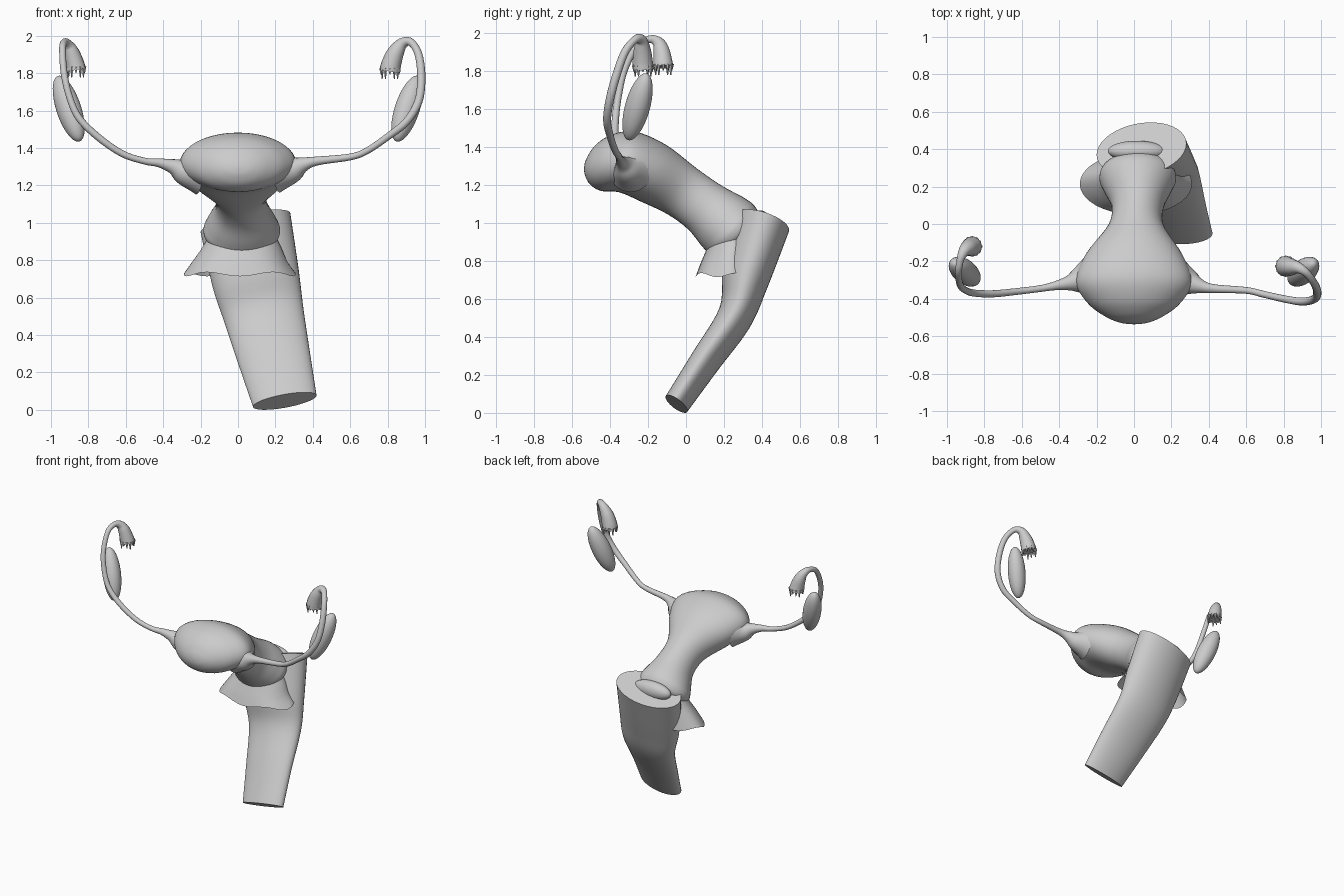
import bpy, bmesh, math
from mathutils import Vector, Matrix

cube = bpy.data.objects.get("Cube")
if cube:
    bpy.data.objects.remove(cube, do_unlink=True)

grey = bpy.data.materials.new("light_grey")
grey.use_nodes = True
colour = (0.6, 0.6, 0.6, 1)
grey.diffuse_color = colour
grey.node_tree.nodes["Principled BSDF"].inputs["Base Color"].default_value = colour


def smooth_path(rows, steps):
    """Catmull-Rom interpolation through rows of any length."""
    out = []
    for i in range(len(rows) - 1):
        p0, p1 = rows[max(i - 1, 0)], rows[i]
        p2, p3 = rows[i + 1], rows[min(i + 2, len(rows) - 1)]
        for s in range(steps):
            t = s / steps
            out.append([b + 0.5 * t * (c - a + t * (2*a - 5*b + 4*c - d + t * (3*(b - c) + d - a)))
                        for a, b, c, d in zip(p0, p1, p2, p3)])
    return out + [list(rows[-1])]


def finish(name, bm, angle=40):
    bmesh.ops.recalc_face_normals(bm, faces=bm.faces)
    mesh = bpy.data.meshes.new(name)
    bm.to_mesh(mesh)
    bm.free()
    mesh.materials.append(grey)
    obj = bpy.data.objects.new(name, mesh)
    bpy.context.collection.objects.link(obj)
    bpy.ops.object.select_all(action='DESELECT')
    obj.select_set(True)
    bpy.context.view_layer.objects.active = obj
    bpy.ops.object.shade_smooth_by_angle(angle=math.radians(angle))
    return obj


def loft(name, rows, steps=5, sides=40, caps=True, wave=0.0):
    """Skin ellipses given as centre, half-width vector, half-depth vector."""
    bm = bmesh.new()
    rings = []
    path = smooth_path(rows, steps)
    for k, r in enumerate(path):
        c, u, v = Vector(r[:3]), Vector(r[3:6]), Vector(r[6:9])
        ring = []
        for i in range(sides):
            a = math.tau * i / sides
            p = c + u * math.cos(a) + v * math.sin(a)
            p.z += wave * math.sin(5 * a) * k / len(path)
            ring.append(bm.verts.new(p))
        rings.append(ring)
    for a, b in zip(rings, rings[1:]):
        for i in range(sides):
            j = (i + 1) % sides
            bm.faces.new((a[i], a[j], b[j], b[i]))
    if caps:
        bm.faces.new(rings[0])
        bm.faces.new(rings[-1])
    return finish(name, bm)


def blob(name, centre, axis, radii):
    """Ellipsoid with its long axis pointed along a direction."""
    bm = bmesh.new()
    rot = Vector(axis).to_track_quat('Z', 'Y').to_matrix().to_4x4()
    bmesh.ops.create_uvsphere(bm, u_segments=32, v_segments=20, radius=1,
                              matrix=Matrix.Translation(centre) @ rot @ Matrix.Diagonal((*radii, 1)))
    return finish(name, bm, 60)


# Rounded body narrowing to a neck: x, y, z, half width, half height, lean
body = [
    (0, -.535, 1.30, .01, .01, 8), (0, -.525, 1.30, .08, .05, 8),
    (0, -.49, 1.305, .16, .105, 8), (0, -.42, 1.315, .25, .15, 10),
    (0, -.31, 1.32, .31, .165, 15), (0, -.17, 1.26, .26, .163, 24),
    (.01, -.02, 1.165, .15, .143, 33), (.02, .1, 1.08, .14, .145, 38),
    (.02, .2, 1.0, .185, .17, 42), (.02, .25, .955, .205, .17, 45),
    (.02, .29, .92, .17, .13, 46), (.02, .31, .9, .02, .02, 46)]
loft("body", [(x, y, z, w, 0, 0, 0, h * math.sin(math.radians(a)), h * math.cos(math.radians(a)))
              for x, y, z, w, h, a in body])

# Lip of the neck showing above the canal
blob("neck_lip", (.015, .39, 1.0), (0, 0, 1), (.155, .055, .065))

# Flattened, curved canal
loft("canal", [
    (.04, .40, 1.0, .24, .03, .05, 0, .14, -.05),
    (.095, .31, .70, .23, .02, .045, 0, .115, -.05),
    (.14, .255, .5, .21, .01, .04, 0, .08, -.05),
    (.195, .1, .27, .19, 0, .035, 0, .065, -.045),
    (.25, -.05, .047, .17, 0, .03, 0, .058, -.036)], steps=6)

# Open, wavy skirt around the neck
loft("skirt", [
    (.02, .25, .93, .18, 0, 0, 0, .12, 0),
    (.02, .24, .87, .21, 0, 0, 0, .13, 0),
    (.01, .225, .79, .255, 0, 0, 0, .15, 0),
    (.01, .215, .725, .30, 0, 0, 0, .165, 0)], caps=False, wave=.012)

# Side tubes ending in a funnel: x, y, z, radius
left_tube = [
    (.22, -.29, 1.28, .12), (.29, -.31, 1.285, .075), (.345, -.33, 1.31, .042),
    (.42, -.345, 1.33, .024), (.6, -.355, 1.352, .018), (.69, -.375, 1.385, .018),
    (.8, -.4, 1.46, .019), (.9, -.415, 1.54, .021), (.965, -.4, 1.65, .022),
    (.98, -.365, 1.78, .022), (.965, -.32, 1.9, .021), (.925, -.265, 1.965, .021),
    (.88, -.235, 1.96, .03), (.843, -.23, 1.91, .045), (.82, -.228, 1.85, .053), (.812, -.226, 1.812, .056)]
right_tube = [
    (-.22, -.28, 1.27, .12), (-.29, -.3, 1.275, .075), (-.345, -.315, 1.3, .042),
    (-.42, -.33, 1.32, .024), (-.5, -.345, 1.33, .018), (-.62, -.36, 1.37, .018),
    (-.75, -.373, 1.46, .019), (-.85, -.37, 1.56, .019), (-.9, -.355, 1.67, .018),
    (-.93, -.325, 1.8, .018), (-.938, -.26, 1.93, .018), (-.928, -.19, 1.965, .02),
    (-.91, -.148, 1.95, .03), (-.89, -.13, 1.91, .042), (-.872, -.122, 1.85, .05), (-.866, -.12, 1.82, .054)]


def tube(name, rows):
    pts = smooth_path(rows, 5)
    curve = bpy.data.curves.new(name, 'CURVE')
    curve.dimensions = '3D'
    curve.bevel_depth = 1
    curve.bevel_resolution = 6
    curve.use_fill_caps = True
    line = curve.splines.new('POLY')
    line.points.add(len(pts) - 1)
    for p, r in zip(line.points, pts):
        p.co = (*r[:3], 1)
        p.radius = r[3]
    curve.materials.append(grey)
    obj = bpy.data.objects.new(name, curve)
    bpy.context.collection.objects.link(obj)
    bpy.ops.object.select_all(action='DESELECT')
    obj.select_set(True)
    bpy.context.view_layer.objects.active = obj
    bpy.ops.object.convert(target='MESH')
    bpy.ops.object.shade_smooth_by_angle(angle=math.radians(50))


def fringe(name, end):
    """Ring of small hanging points under a funnel."""
    bm = bmesh.new()
    x, y, z, r = end
    for i in range(12):
        a = math.tau * i / 12
        drop = .03 + .012 * (i % 3 - 1)
        place = Matrix.Translation((x + r * .85 * math.cos(a), y + r * .85 * math.sin(a), z - drop / 2 + .008))
        bmesh.ops.create_cone(bm, segments=6, radius1=.003, radius2=.011, depth=drop + .016,
                              cap_ends=True, matrix=place)
    finish(name, bm)


for side, rows, sx in (("left", left_tube, 1), ("right", right_tube, -1)):
    tube(side + "_tube", rows)
    fringe(side + "_fringe", rows[-1])
    # Bean shaped gland beside each tube
    blob(side + "_gland", (sx * .905, -.255, 1.61), (sx * .06, .05, .18), (.064, .068, .19))
